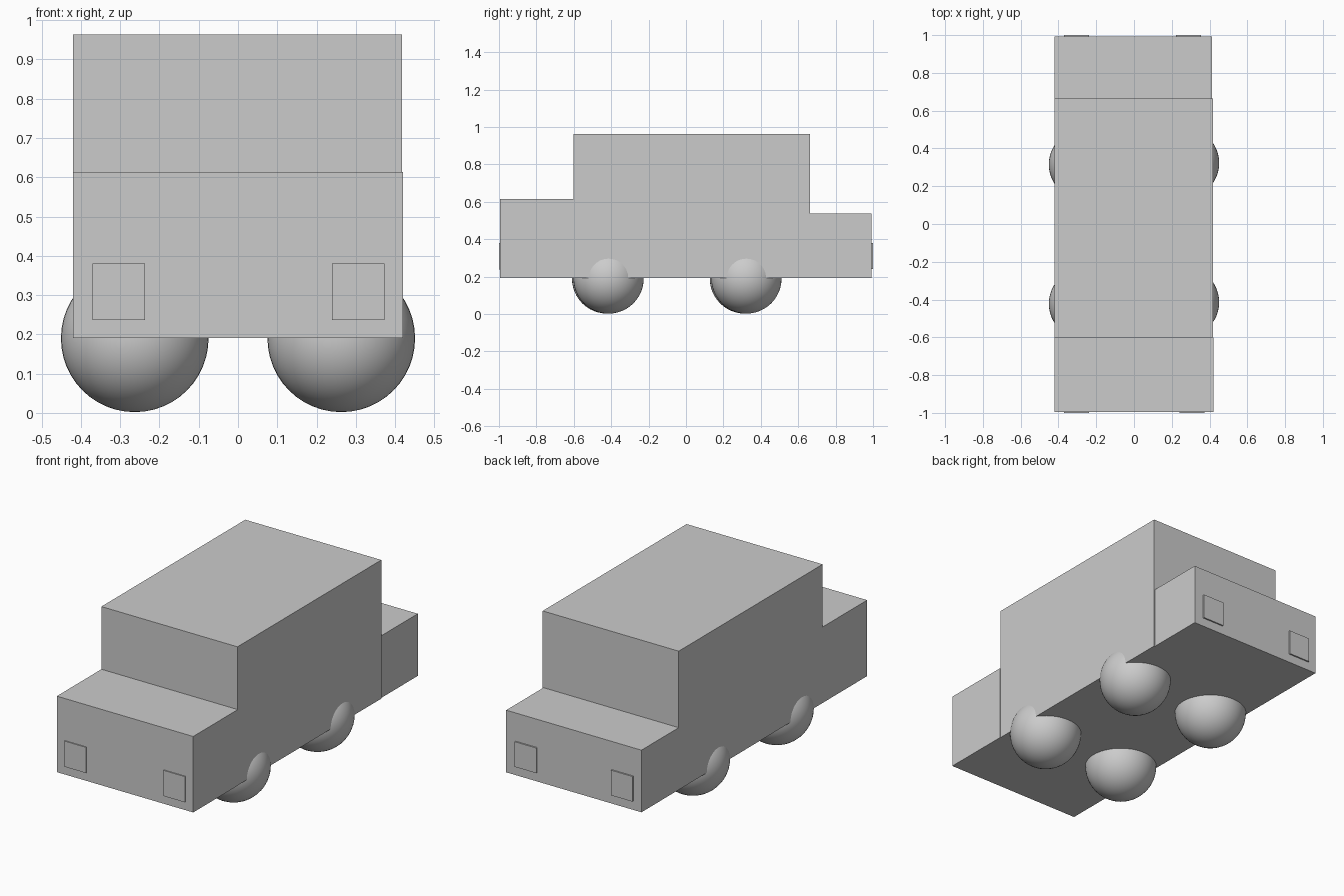
import bpy

if "Cube" in bpy.data.objects:
    bpy.data.objects.remove(bpy.data.objects["Cube"])


def box(name, x, y, z):
    """Box spanning the given (low, high) ranges."""
    bpy.ops.mesh.primitive_cube_add(size=1, location=[sum(r) / 2 for r in (x, y, z)])
    ob = bpy.context.object
    ob.name = name
    ob.scale = [r[1] - r[0] for r in (x, y, z)]
    bpy.ops.object.transform_apply(location=False, rotation=False, scale=True)
    return ob


# Body: bonnet, tall cabin, low tail
FLOOR = 0.191
box("bonnet", (-0.42, 0.42), (-0.994, -0.602), (FLOOR, 0.614))
box("cabin", (-0.42, 0.418), (-0.602, 0.664), (FLOOR, 0.963))
box("tail", (-0.42, 0.413), (0.664, 0.992), (FLOOR, 0.537))

# Lamps: thin square plates on both ends
for side, x in (("left", (-0.37, -0.237)), ("right", (0.24, 0.373))):
    box(f"headlamp_{side}", x, (-1.0, -0.99), (0.237, 0.38))
for side, x in (("left", (-0.37, -0.237)), ("right", (0.222, 0.355))):
    box(f"tail_lamp_{side}", x, (0.985, 1.0), (0.24, 0.38))

# Ball wheels, half sunk into the floor
for end, y in (("front", -0.418), ("rear", 0.319)):
    for side, s in (("left", -1), ("right", 1)):
        bpy.ops.mesh.primitive_uv_sphere_add(
            segments=48, ring_count=24, radius=0.188,
            location=(0.263 * s, y + 0.004 * s, 0.19))
        wheel = bpy.context.object
        wheel.name = f"{end}_wheel_{side}"
        bpy.ops.object.shade_smooth()
